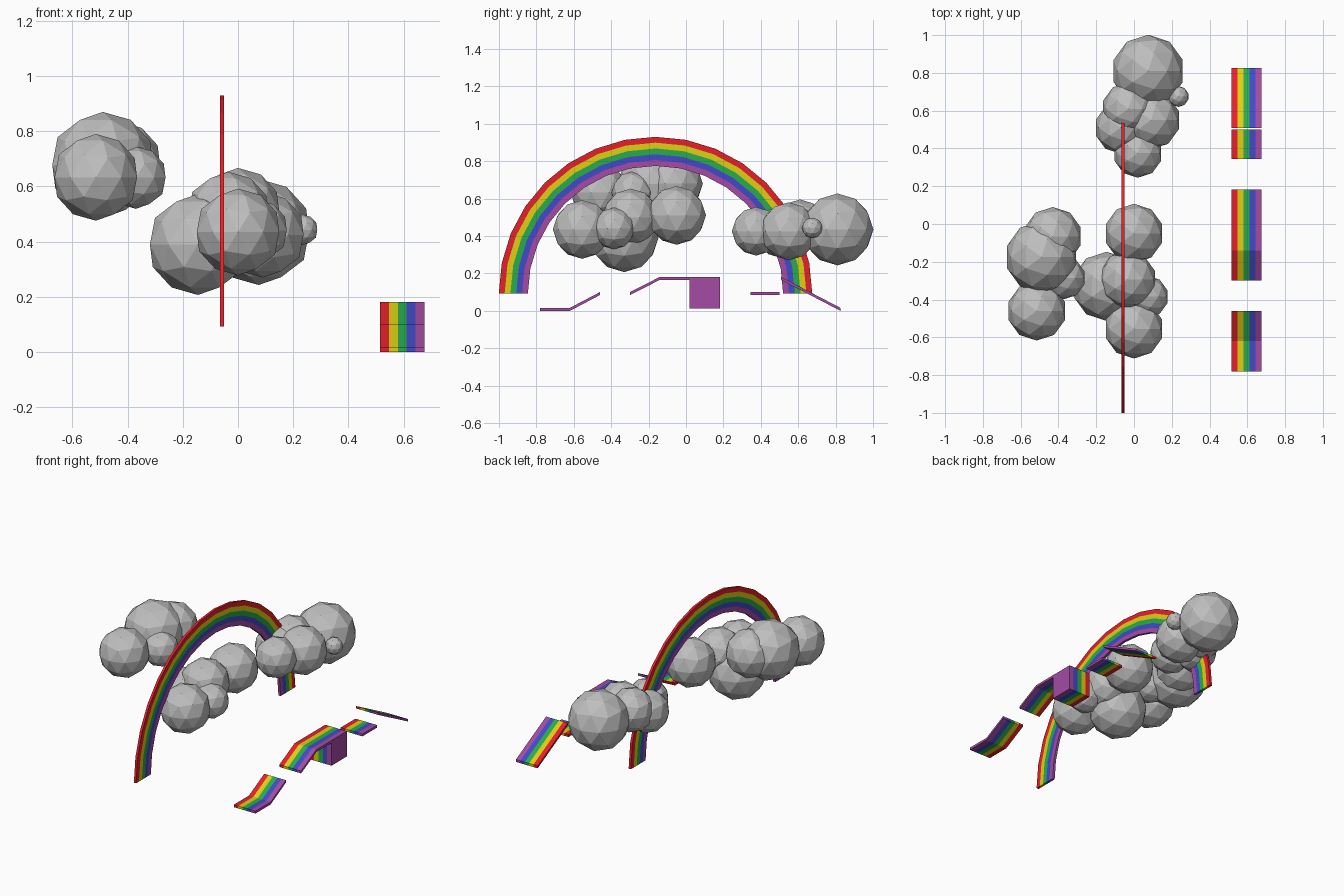
import bpy, bmesh, math
from mathutils import Matrix, Vector

if "Cube" in bpy.data.objects:
    bpy.data.objects.remove(bpy.data.objects["Cube"])

def lin(c):
    return c / 12.92 if c <= 0.04045 else ((c + 0.055) / 1.055) ** 2.4

def material(name, rgb):
    m = bpy.data.materials.new(name)
    m.diffuse_color = [lin(c / 255) for c in rgb] + [1]
    m.use_nodes = True
    m.node_tree.nodes["Principled BSDF"].inputs["Base Color"].default_value = m.diffuse_color
    return m

BANDS = [material("red", (232, 32, 42)), material("yellow", (224, 208, 18)),
         material("green", (40, 172, 78)), material("blue", (66, 74, 200)),
         material("purple", (163, 76, 164))]
GREY = material("cloud grey", (190, 190, 190))

def finish(name, bm, mats):
    bmesh.ops.recalc_face_normals(bm, faces=bm.faces[:])
    me = bpy.data.meshes.new(name)
    bm.to_mesh(me)
    bm.free()
    for m in mats:
        me.materials.append(m)
    ob = bpy.data.objects.new(name, me)
    bpy.context.collection.objects.link(ob)

def prism(bm, outline, x0, x1, mat):
    """Extrude a (y, z) quad along x."""
    a = [bm.verts.new((x0, y, z)) for y, z in outline]
    b = [bm.verts.new((x1, y, z)) for y, z in outline]
    n = len(outline)
    faces = [bm.faces.new(a), bm.faces.new(b[::-1])]
    faces += [bm.faces.new((a[i], b[i], b[(i + 1) % n], a[(i + 1) % n])) for i in range(n)]
    for f in faces:
        f.material_index = mat

# Rainbow arch: five concentric bands, 16 segments
bm = bmesh.new()
R, W, N, CY, CZ = 0.838, 0.0311, 16, -0.163, 0.092
def polar(r, i):
    t = math.pi * i / N
    return CY - r * math.cos(t), CZ + r * math.sin(t)
for k in range(5):
    ro, ri = R - k * W, R - (k + 1) * W
    for i in range(N):
        prism(bm, [polar(ro, i), polar(ro, i + 1), polar(ri, i + 1), polar(ri, i)],
              -0.066, -0.05, k)
bmesh.ops.remove_doubles(bm, verts=bm.verts[:], dist=1e-5)
finish("rainbow_arch", bm, BANDS)

# Clouds: clusters of low-poly balls (x, y, z, radius)
CLOUDS = {
    "back_cloud": [(0.075, 0.81, 0.435, 0.192), (0.235, 0.675, 0.443, 0.055),
                   (0.09, 0.55, 0.425, 0.155), (0.02, 0.375, 0.425, 0.13),
                   (-0.07, 0.51, 0.42, 0.138), (-0.03, 0.61, 0.455, 0.14)],
    "middle_cloud": [(0, -0.555, 0.435, 0.157), (0.07, -0.385, 0.44, 0.112),
                     (-0.035, -0.295, 0.5, 0.153), (-0.145, -0.33, 0.39, 0.183),
                     (0, -0.05, 0.51, 0.157)],
    "left_cloud": [(-0.49, -0.175, 0.678, 0.192), (-0.515, -0.46, 0.633, 0.157),
                   (-0.43, -0.065, 0.68, 0.155), (-0.37, -0.285, 0.632, 0.113)],
}
for name, balls in CLOUDS.items():
    bm = bmesh.new()
    for x, y, z, r in balls:
        bmesh.ops.create_icosphere(bm, subdivisions=2, radius=r,
                                   matrix=Matrix.Translation(Vector((x, y, z))))
    finish(name, bm, [GREY])

# Striped track pieces: (y, top z) path swept as a thin plate in five stripes
T, X0, SW = 0.016, 0.515, 0.032
TRACKS = {
    "front_ramp": [(-0.78, 0.016), (-0.62, 0.016), (-0.46, 0.1)],
    "middle_ramp": [(-0.3, 0.1), (-0.14, 0.181), (0.02, 0.181)],
    "back_platform": [(0.345, 0.1), (0.5, 0.1)],
    "back_ramp": [(0.508, 0.181), (0.825, 0.016)],
}
for name, path in TRACKS.items():
    bm = bmesh.new()
    for k in range(5):
        for (y0, z0), (y1, z1) in zip(path, path[1:]):
            prism(bm, [(y0, z0), (y1, z1), (y1, z1 - T), (y0, z0 - T)],
                  X0 + k * SW, X0 + (k + 1) * SW, k)
    finish(name, bm, BANDS)

# Striped block at the end of the middle ramp
bm = bmesh.new()
for k in range(5):
    prism(bm, [(0.02, 0.181), (0.182, 0.181), (0.182, 0.013), (0.02, 0.013)],
          X0 + k * SW, X0 + (k + 1) * SW, k)
finish("striped_block", bm, BANDS)
